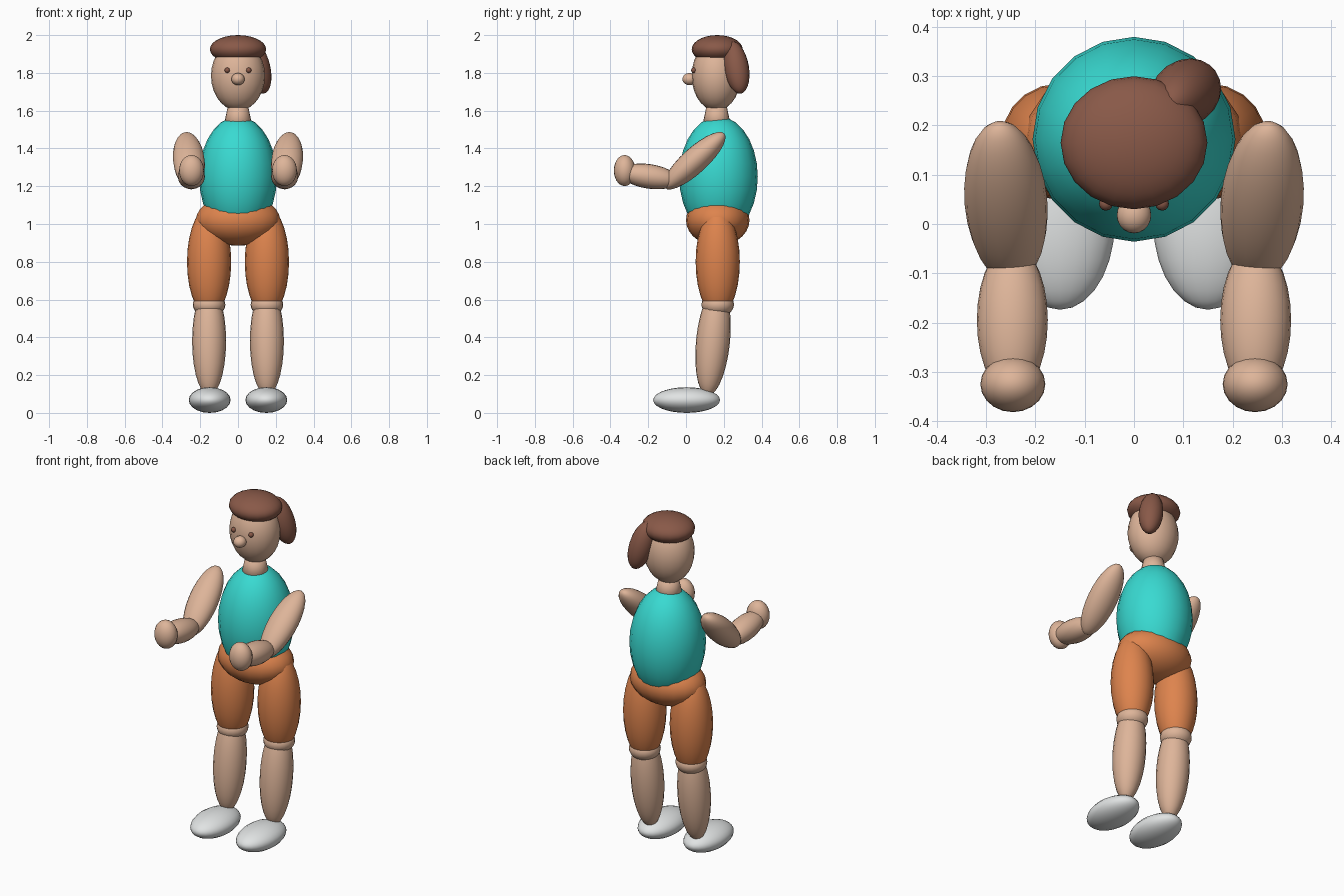
import bpy
from mathutils import Vector

if "Cube" in bpy.data.objects:
    bpy.data.objects.remove(bpy.data.objects["Cube"], do_unlink=True)


def material(name, rgb):
    mat = bpy.data.materials.new(name)
    mat.use_nodes = True
    color = (*rgb, 1.0)
    mat.diffuse_color = color
    mat.node_tree.nodes["Principled BSDF"].inputs["Base Color"].default_value = color
    return mat


skin = material("skin", (0.73, 0.46, 0.32))
brown = material("brown hair", (0.25, 0.10, 0.065))
teal = material("teal shirt", (0.04, 0.70, 0.64))
orange = material("orange shorts", (0.73, 0.23, 0.075))
white = material("white shoes", (0.75, 0.77, 0.77))


def finish(name, mat):
    obj = bpy.context.object
    obj.name = name
    obj.data.name = name
    obj.data.materials.append(mat)
    bpy.ops.object.shade_smooth()
    return obj


def ellipsoid(name, mat, centre, radii, axis=None, segments=20, rings=14):
    """Stretched ball; its local z points along axis, local x stays level."""
    bpy.ops.mesh.primitive_uv_sphere_add(segments=segments, ring_count=rings, radius=1, location=centre)
    obj = finish(name, mat)
    obj.scale = radii
    if axis:
        obj.rotation_euler = Vector(axis).to_track_quat('Z', 'Y').to_euler()
    return obj


# Head, face and hair
ellipsoid("head", skin, (0, 0.16, 1.785), (0.143, 0.13, 0.185))
ellipsoid("nose", skin, (0, 0.018, 1.767), (0.035, 0.037, 0.032))
ellipsoid("hair_cap", brown, (0, 0.165, 1.925), (0.149, 0.135, 0.075))
ellipsoid("ponytail", brown, (0.105, 0.267, 1.828), (0.066, 0.066, 0.143), axis=(-0.24, -0.17, 1))

# Neck
bpy.ops.mesh.primitive_cone_add(vertices=20, radius1=0.08, radius2=0.05, depth=0.14, location=(0, 0.162, 1.57))
finish("neck", skin)

# Torso and hips
ellipsoid("shirt", teal, (0, 0.172, 1.25), (0.206, 0.208, 0.32))
ellipsoid("hips", orange, (0, 0.168, 1.02), (0.223, 0.168, 0.135))

# Paired parts
for side, s in (("left", 1), ("right", -1)):
    ellipsoid(side + "_eye", brown, (s * 0.057, 0.041, 1.814), (0.014, 0.014, 0.014), segments=12, rings=8)

    # Arm
    ellipsoid(side + "_upper_arm", skin, (s * 0.26, 0.045, 1.335), (0.084, 0.068, 0.214),
              axis=(s * 0.03, 0.33, 0.30))
    ellipsoid(side + "_forearm", skin, (s * 0.247, -0.195, 1.252), (0.072, 0.065, 0.155),
              axis=(0, -1, 0.15))
    ellipsoid(side + "_hand", skin, (s * 0.246, -0.325, 1.283), (0.066, 0.057, 0.082))

    # Leg
    ellipsoid(side + "_thigh", orange, (s * 0.153, 0.168, 0.80), (0.117, 0.117, 0.29))
    ellipsoid(side + "_knee", skin, (s * 0.153, 0.168, 0.573), (0.086, 0.086, 0.065))
    ellipsoid(side + "_shin", skin, (s * 0.153, 0.143, 0.38), (0.09, 0.09, 0.29), axis=(0, 0.1, 1))
    ellipsoid(side + "_shoe", white, (s * 0.15, 0.003, 0.068), (0.111, 0.068, 0.177), axis=(0, 1, 0))
